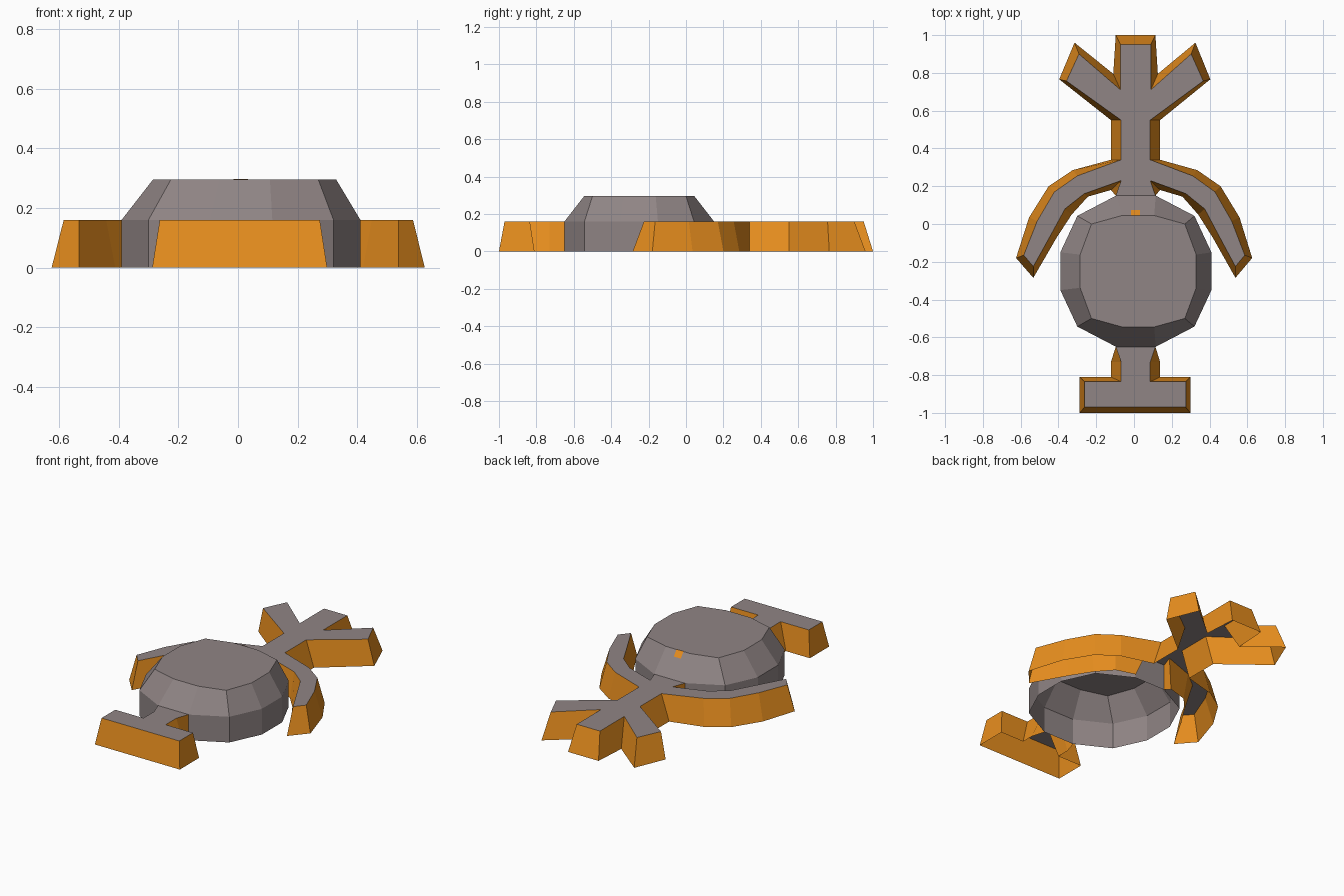
import bpy, bmesh

if "Cube" in bpy.data.objects:
    bpy.data.objects.remove(bpy.data.objects["Cube"])

AXIS = 0.01     # the symmetry line of the ornament
H = 0.16        # height of the flat arms
CAP = 0.295     # height of the hub


def material(name, rgb):
    m = bpy.data.materials.new(name)
    m.diffuse_color = (*rgb, 1)
    m.use_nodes = True
    m.node_tree.nodes["Principled BSDF"].inputs["Base Color"].default_value = m.diffuse_color
    return m


ORANGE = material("orange", (0.80, 0.27, 0.013))
GREY = material("warm_grey", (0.28, 0.235, 0.235))


def finish(name, bm, top):
    """Make all faces face outward, judged by the top face, and create the object."""
    bmesh.ops.recalc_face_normals(bm, faces=bm.faces[:])
    top.normal_update()
    if top.normal.z < 0:
        bmesh.ops.reverse_faces(bm, faces=bm.faces[:])
    me = bpy.data.meshes.new(name)
    bm.to_mesh(me)
    bm.free()
    for m in (GREY, ORANGE):
        me.materials.append(m)
    ob = bpy.data.objects.new(name, me)
    bpy.context.collection.objects.link(ob)
    return ob


def loft(bm, low, high, closed, mat):
    n = len(low)
    for i in range(n if closed else n - 1):
        j = (i + 1) % n
        pts = []
        for v in (low[i], low[j], high[j], high[i]):
            if v not in pts:
                pts.append(v)
        bm.faces.new(pts).material_index = mat


def flat_part(name, half):
    """Mirrored flared plate, open below and open where it meets the hub.
    Each row of half is base x, base y, top x, top y."""
    right = [(AXIS + a * 0.985, b, AXIS + c * 0.985, d) for a, b, c, d in half]
    left = [(AXIS - a * 1.015, b, AXIS - c * 1.015, d) for a, b, c, d in half]
    rows = left[::-1] + right
    bm = bmesh.new()
    low = [bm.verts.new((a, b, 0)) for a, b, c, d in rows]
    high = [bm.verts.new((c, d, H)) for a, b, c, d in rows]
    loft(bm, low, high, False, 1)
    top = bm.faces.new(high)
    return finish(name, bm, top)


# Three-pronged crest with two curved arms
flat_part("crest_and_arms", [
    (0.105, 1.0, 0.08, 0.95), (0.118, 0.795, 0.08, 0.71),
    (0.32, 0.96, 0.297, 0.90), (0.40, 0.766, 0.362, 0.757),
    (0.13, 0.55, 0.077, 0.55), (0.13, 0.34, 0.077, 0.34),
    (0.33, 0.285, 0.305, 0.255), (0.455, 0.20, 0.425, 0.17),
    (0.557, 0.035, 0.515, 0.015), (0.625, -0.18, 0.585, -0.165),
    (0.535, -0.285, 0.535, -0.225), (0.415, -0.075, 0.445, -0.06),
    (0.335, 0.05, 0.37, 0.08), (0.25, 0.145, 0.27, 0.16),
    (0.13, 0.18, 0.077, 0.23), (0.105, 0.15, 0.105, 0.15)])

# T-shaped foot
flat_part("foot", [
    (0.293, -1.0, 0.268, -0.97), (0.293, -0.81, 0.268, -0.835),
    (0.13, -0.81, 0.077, -0.835), (0.13, -0.73, 0.077, -0.73),
    (0.105, -0.65, 0.105, -0.65)])


def ring(bm, quarter, cx, cy, z):
    """Twelve-sided ring from one quarter of its corners."""
    q, r = quarter, quarter[::-1]
    pts = q + [(-x, y) for x, y in r] + [(-x, -y) for x, y in q] + [(x, -y) for x, y in r]
    return [bm.verts.new((cx + x, cy + y, z)) for x, y in pts]


# Twelve-sided hub, hollow below
bm = bmesh.new()
outer = [(0.40, 0.10), (0.31, 0.293), (0.105, 0.40)]
inner = [(0.307, 0.088), (0.247, 0.25), (0.085, 0.295)]
base = ring(bm, outer, AXIS, -0.25, 0)
shoulder = ring(bm, outer, AXIS, -0.25, H)
rim = ring(bm, inner, 0.022, -0.25, CAP)
loft(bm, base, shoulder, True, 0)
loft(bm, shoulder, rim, True, 0)
finish("hub", bm, bm.faces.new(rim))

# Small orange tab on the hub slope
bm = bmesh.new()
tab = bm.faces.new([bm.verts.new(p) for p in (
    (-0.015, 0.046, 0.297), (0.033, 0.046, 0.297),
    (0.033, 0.073, 0.262), (-0.015, 0.073, 0.262))])
tab.material_index = 1
finish("hub_tab", bm, tab)
